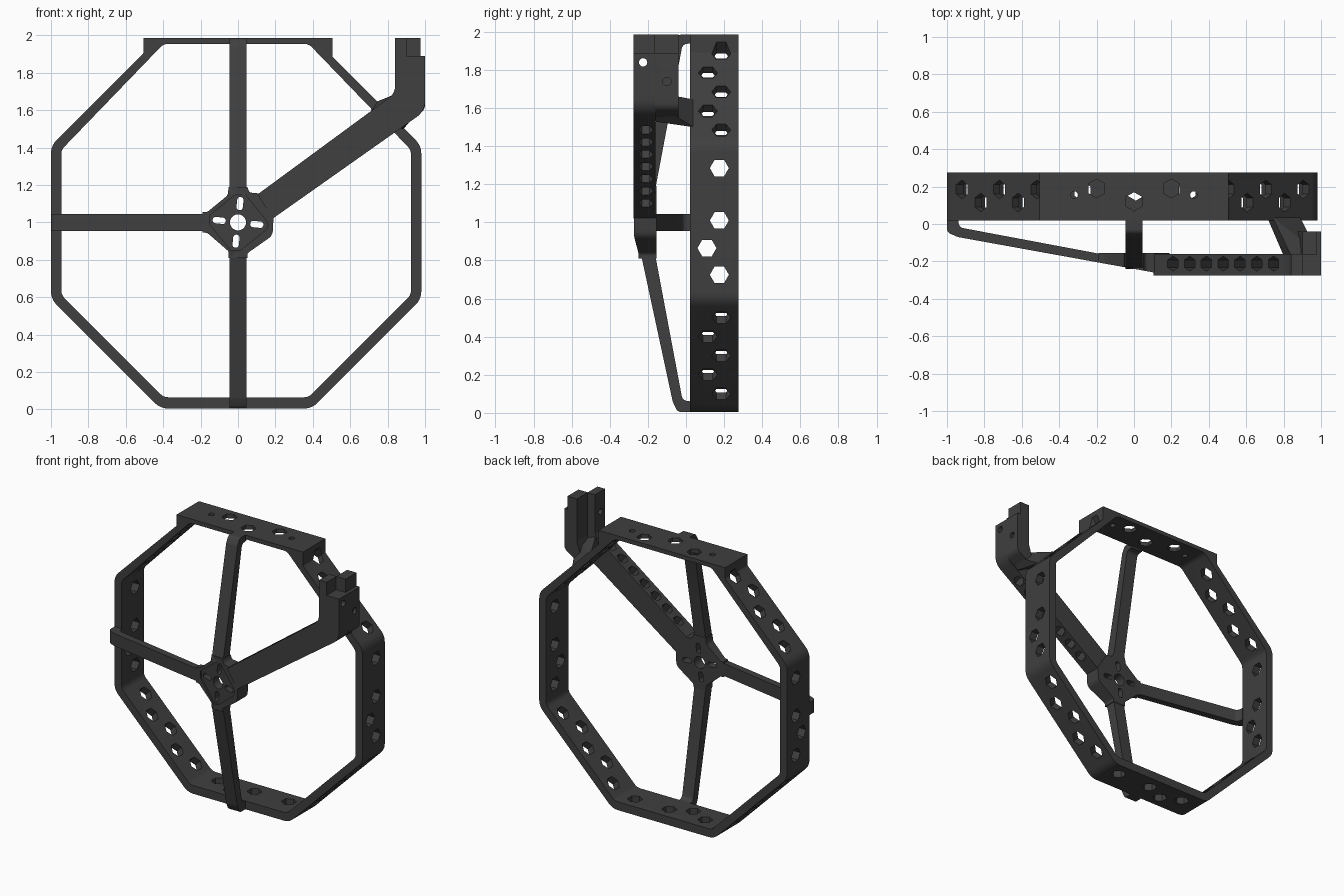
import bpy, bmesh, math
from mathutils import Vector

if "Cube" in bpy.data.objects:
    bpy.data.objects.remove(bpy.data.objects["Cube"])

dark = bpy.data.materials.new("dark grey plastic")
dark.diffuse_color = (0.05, 0.05, 0.05, 1)
dark.use_nodes = True
dark.node_tree.nodes["Principled BSDF"].inputs["Base Color"].default_value = dark.diffuse_color


def finish(name, bm):
    bmesh.ops.recalc_face_normals(bm, faces=bm.faces)
    me = bpy.data.meshes.new(name)
    bm.to_mesh(me)
    bm.free()
    me.materials.append(dark)
    ob = bpy.data.objects.new(name, me)
    bpy.context.collection.objects.link(ob)
    return ob


def fillet(pts, seg=5):
    """Round each (x, z, radius) corner with a short arc."""
    out = []
    for i, (x, z, r) in enumerate(pts):
        p = Vector((x, z))
        if r == 0:
            out.append(p)
            continue
        a = (Vector(pts[i - 1][:2]) - p).normalized()
        b = (Vector(pts[(i + 1) % len(pts)][:2]) - p).normalized()
        half = a.angle(b) / 2
        c = p + (a + b).normalized() * (r / math.sin(half))
        s, e = p + a * (r / math.tan(half)) - c, p + b * (r / math.tan(half)) - c
        for k in range(seg + 1):
            out.append(c + s.lerp(e, k / seg).normalized() * r)
    return out


def extrude(bm, pts, vec):
    """Closed prism from 3D outline points."""
    v0 = [bm.verts.new(p) for p in pts]
    v1 = [bm.verts.new(Vector(p) + Vector(vec)) for p in pts]
    bm.faces.new(v0)
    bm.faces.new(v1[::-1])
    n = len(v0)
    for i in range(n):
        bm.faces.new((v0[i], v0[(i + 1) % n], v1[(i + 1) % n], v1[i]))


def prism(name, pts, y0, y1):
    bm = bmesh.new()
    extrude(bm, [(p[0], y0, p[1]) for p in pts], (0, y1 - y0, 0))
    return finish(name, bm)


def hexes(name, items):
    """Cutters: (centre, axis in the xz plane, radius, half length, sides)."""
    bm = bmesh.new()
    for c, d, r, h, n in items:
        d = Vector(d).normalized()
        u, v = Vector((0, 1, 0)), d.cross(Vector((0, 1, 0)))
        pts = [Vector(c) - d * h + r * (u * math.cos(t) + v * math.sin(t))
               for t in (math.tau * k / n for k in range(n))]
        extrude(bm, pts, d * 2 * h)
    return finish(name, bm)


def cut(ob, tool):
    m = ob.modifiers.new("cut", 'BOOLEAN')
    m.operation, m.object, m.solver = 'DIFFERENCE', tool, 'EXACT'
    bpy.context.view_layer.objects.active = ob
    bpy.ops.object.modifier_apply(modifier=m.name)
    bpy.data.objects.remove(tool)


# Octagonal ring with squared-off tabs at the top
cx, cz = -0.01, 1.0
outer = fillet([(-.505, 1.985, 0), (-.505, 1.905, .02), (-1.0, 1.41, .1),
                (-1.0, .59, .1), (-.415, .005, .1), (.395, .005, .1),
                (.98, .59, .1), (.98, 1.41, .1), (.505, 1.885, .02), (.505, 1.985, 0)])
ring = prism("octagon_ring", outer, .02, .275)
a, b = .935, .935 * math.tan(math.pi / 8)
inner = [(-b, a), (-a, b), (-a, -b), (-b, -a), (b, -a), (a, -b), (a, b), (b, a)]
inner = fillet([(cx + x, cz + z + (.02 if z == a else 0), .06) for x, z in inner])
cut(ring, prism("ring_cutter", inner, -.1, .4))

# Hexagonal holes through the ring walls
R, H, items = .05, .12, []
for k in range(5):
    x, y = .5 + .1 * k, (.185, .115)[k % 2]
    for s in (-1, 1):
        items.append(((s * x + cx * .5, y, 2.375 - x), (s, 0, 1), R, H, 6))
        items.append(((s * x + cx * .5, y, x - .405), (s, 0, -1), R, H, 6))
for t, y in ((.285, .175), (.01, .175), (-.135, .11), (-.275, .175)):
    for s in (-.97, .95):
        items.append(((s, y, 1 + t), (1, 0, 0), R, H, 6))
    items.append(((t, y, .03), (0, 0, 1), R, H, 6))
for x, y in ((-.2, .19), (0, .12), (.2, .19)):
    items.append(((x, y, 1.97), (0, 0, 1), R, H, 6))
for x in (-.32, .32):
    items.append(((x, .155, 1.97), (0, 0, 1), .02, H, 12))
cut(ring, hexes("ring_hole_cutters", items))


# Three slanted spokes, profile in (distance, y)
def spoke(name, dx, dz, end, front):
    prof = fillet([(.15, front, 0), (.94, -.07, .04), (end, -.045, .03),
                   (end, .03, 0), (.94, .03, 0), (.935, -.018, .03),
                   (.18, -.16, 0), (.15, -.16, 0)], 4)
    bm = bmesh.new()
    side = Vector((-dz, 0, dx)) * .045
    pts = [Vector((dx * r, y, 1 + dz * r)) - side for r, y in prof]
    extrude(bm, pts, side * 2)
    return finish(name, bm)


parts = [ring, spoke("left_spoke", -1, 0, 1.0, -.213),
         spoke("lower_spoke", 0, -1, .995, -.24),
         spoke("upper_spoke", 0, 1, .985, -.24)]


# Hub with a sloping front, shallow recess, bore and four slots
def slope(ob, limit):
    for v in ob.data.vertices:
        if v.co.y < limit:
            v.co.y -= .18 * v.co.x
    return ob


hub = slope(prism("hub", fillet([
    (-.19, 1.055, 0), (-.165, 1.055, .03), (-.055, 1.145, .03), (-.05, 1.19, 0),
    (.05, 1.19, 0), (.06, 1.16, .02), (.11, 1.155, 0), (.19, 1.03, 0), (.185, .93, .05),
    (.05, .835, .02), (.05, .81, 0), (-.05, .81, 0), (-.05, .845, .02),
    (-.165, .945, .03), (-.19, .945, 0)], 3), -.24, -.155), -.2)
turn = math.radians(-6)


def polar(r, ang, w=0):
    c, s = math.cos(ang), math.sin(ang)
    return r * c - w * s, 1 + r * s + w * c


diamond = [polar(.175, turn - math.pi / 2 * k) + (.035,) for k in range(4)]
cut(hub, slope(prism("recess_cutter", fillet(diamond), -.4, -.228), 0))
cut(hub, prism("bore_cutter", [polar(.043, math.tau * k / 24) for k in range(24)], -.5, 0))
for k in range(4):
    g = turn + math.pi / 2 * k
    slot = [polar(r, g, w) + (.015,) for r, w in
            ((.066, -.017), (.136, -.017), (.136, .017), (.066, .017))]
    cut(hub, prism("slot_cutter", fillet(slot, 4), -.5, 0))
parts.append(hub)

# Diagonal arm bending up into the mast front plate
arm = prism("diagonal_arm", fillet([
    (.105, 1.15, 0), (.84, 1.69, .08), (.84, 1.985, 0), (.9, 1.985, 0), (.9, 1.89, 0),
    (1.0, 1.89, 0), (1.0, 1.595, .1), (.185, 1.02, 0)]), -.275, -.16)
items = [((.25 + .09 * k, -.212, 1.167 + .0655 * k), (-.585, 0, .81), .04, .3, 6)
         for k in range(7)]
items.append(((.92, -.225, 1.84), (1, 0, 0), .022, .3, 16))
cut(arm, hexes("arm_hole_cutters", items))
parts.append(arm)

# Mast side plate behind the front plate
mast = prism("mast_side_plate", fillet([
    (.9, 1.985, 0), (.975, 1.985, 0), (.975, 1.89, 0), (1.0, 1.89, 0), (1.0, 1.6, .05),
    (.92, 1.55, 0), (.87, 1.58, 0), (.9, 1.68, .04)]), -.165, -.04)
cut(mast, hexes("mast_hole_cutter", [((1.0, -.1, 1.74), (1, 0, 0), .022, .02, 16)]))
parts.append(mast)

# Bridge joining the arm to the ring
bm = bmesh.new()
for y, quad in ((.04, ((.74, 1.645), (.71, 1.6), (.81, 1.5), (.885, 1.5))),
                (-.17, ((.84, 1.685), (.8, 1.6), (.9, 1.53), (.995, 1.63)))):
    for x, z in quad:
        bm.verts.new((x, y, z))
bmesh.ops.convex_hull(bm, input=bm.verts)
parts.append(finish("arm_bridge", bm))

# Smooth the rounded corners, keep edges sharp
bpy.ops.object.select_all(action='DESELECT')
for ob in parts:
    ob.select_set(True)
bpy.context.view_layer.objects.active = ring
bpy.ops.object.shade_smooth_by_angle(angle=math.radians(25))
